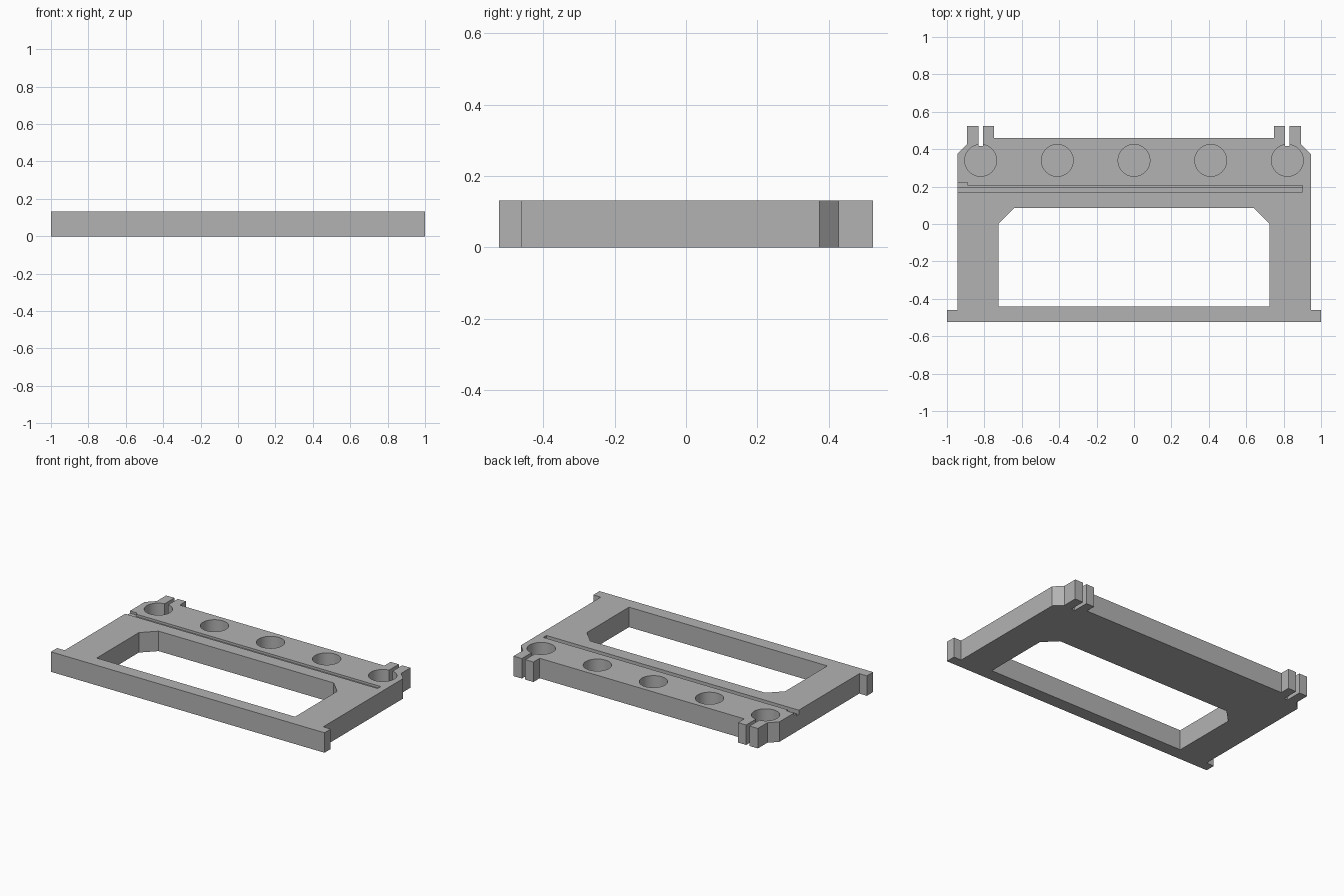
import bpy, bmesh, math

cube = bpy.data.objects.get("Cube")
if cube:
    bpy.data.objects.remove(cube, do_unlink=True)

H = 0.132        # plate thickness
HOLE_Y, HOLE_R, HOLE_FLOOR = 0.34, 0.085, 0.02
BORE_Y, BORE_Z = 0.48, 0.066
SLIT_X = 0.82

grey = bpy.data.materials.new("plain grey")
grey.use_nodes = True
colour = (0.45, 0.45, 0.45, 1)
grey.diffuse_color = colour
grey.node_tree.nodes["Principled BSDF"].inputs["Base Color"].default_value = colour


def to_object(name, bm):
    bmesh.ops.recalc_face_normals(bm, faces=bm.faces)
    mesh = bpy.data.meshes.new(name)
    bm.to_mesh(mesh)
    bm.free()
    mesh.materials.append(grey)
    obj = bpy.data.objects.new(name, mesh)
    bpy.context.collection.objects.link(obj)
    return obj


def prism(name, outline, z0, z1):
    """Extrude a flat outline between two heights."""
    bm = bmesh.new()
    face = bm.faces.new([bm.verts.new((x, y, z0)) for x, y in outline])
    top = bmesh.ops.extrude_face_region(bm, geom=[face])["geom"]
    verts = [v for v in top if isinstance(v, bmesh.types.BMVert)]
    bmesh.ops.translate(bm, vec=(0, 0, z1 - z0), verts=verts)
    return to_object(name, bm)


def box(name, x0, x1, y0, y1, z0, z1):
    return prism(name, [(x0, y0), (x1, y0), (x1, y1), (x0, y1)], z0, z1)


def mirrored(half):
    """Complete a right-hand half outline with its mirror image."""
    return half + [(-x, y) for x, y in reversed(half)]


def circle(x, y, r, n=64):
    return [(x + r * math.cos(2 * math.pi * i / n),
             y + r * math.sin(2 * math.pi * i / n)) for i in range(n)]


def cross_bore(name, x0, x1, r, n):
    """Cylinder or hexagon running along x through the clamp tabs."""
    obj = prism(name, circle(0, 0, r, n), x0, x1)
    for v in obj.data.vertices:
        a, b, x = v.co
        v.co = (x, BORE_Y + b, BORE_Z + a)
    return obj


# Frame plate with front flange, chamfered back corners and clamp tabs
frame = prism("frame_plate", mirrored([
    (1, -0.525), (1, -0.46), (0.945, -0.46), (0.945, 0.375), (0.893, 0.427),
    (0.893, 0.525), (0.748, 0.525), (0.748, 0.46)]), 0, H)

# Large window with chamfered back corners
cutters = [prism("window_cutter", mirrored([
    (0.725, -0.44), (0.725, 0), (0.64, 0.085)]), -0.1, H + 0.1)]

# Row of five blind round pockets
for i in range(-2, 3):
    cutters.append(prism("pocket_cutter", circle(i * 0.41, HOLE_Y, HOLE_R),
                         HOLE_FLOOR, H + 0.1))

# Clamp slits, screw bores and hexagonal nut recesses
for s in (-1, 1):
    cutters.append(box("slit_cutter", s * SLIT_X - 0.0125, s * SLIT_X + 0.0125,
                       0.418, 0.6, -0.1, H + 0.1))
    cutters.append(cross_bore("screw_cutter", s * SLIT_X - 0.11,
                              s * SLIT_X + 0.11, 0.014, 24))
    inner, outer = sorted((s * 0.868, s * 0.95))
    cutters.append(cross_bore("nut_cutter", inner, outer, 0.028, 6))

# Long groove with a shallow ledge, open at the -x side
cutters.append(box("groove_cutter", -1.1, 0.9, 0.172, 0.195, H - 0.03, H + 0.1))
cutters.append(prism("ledge_cutter", [
    (-1.1, 0.185), (0.9, 0.185), (0.9, 0.205), (-0.89, 0.205),
    (-0.89, 0.222), (-1.1, 0.222)], H - 0.015, H + 0.1))

# Carve all cut-outs and discard the cutters
bpy.context.view_layer.objects.active = frame
frame.select_set(True)
for cutter in cutters:
    cutter.hide_render = True
    mod = frame.modifiers.new(cutter.name, "BOOLEAN")
    mod.operation = "DIFFERENCE"
    mod.solver = "EXACT"
    mod.object = cutter
    bpy.ops.object.modifier_apply(modifier=mod.name)
    bpy.data.objects.remove(cutter, do_unlink=True)

bpy.ops.object.shade_smooth_by_angle(angle=math.radians(30))
